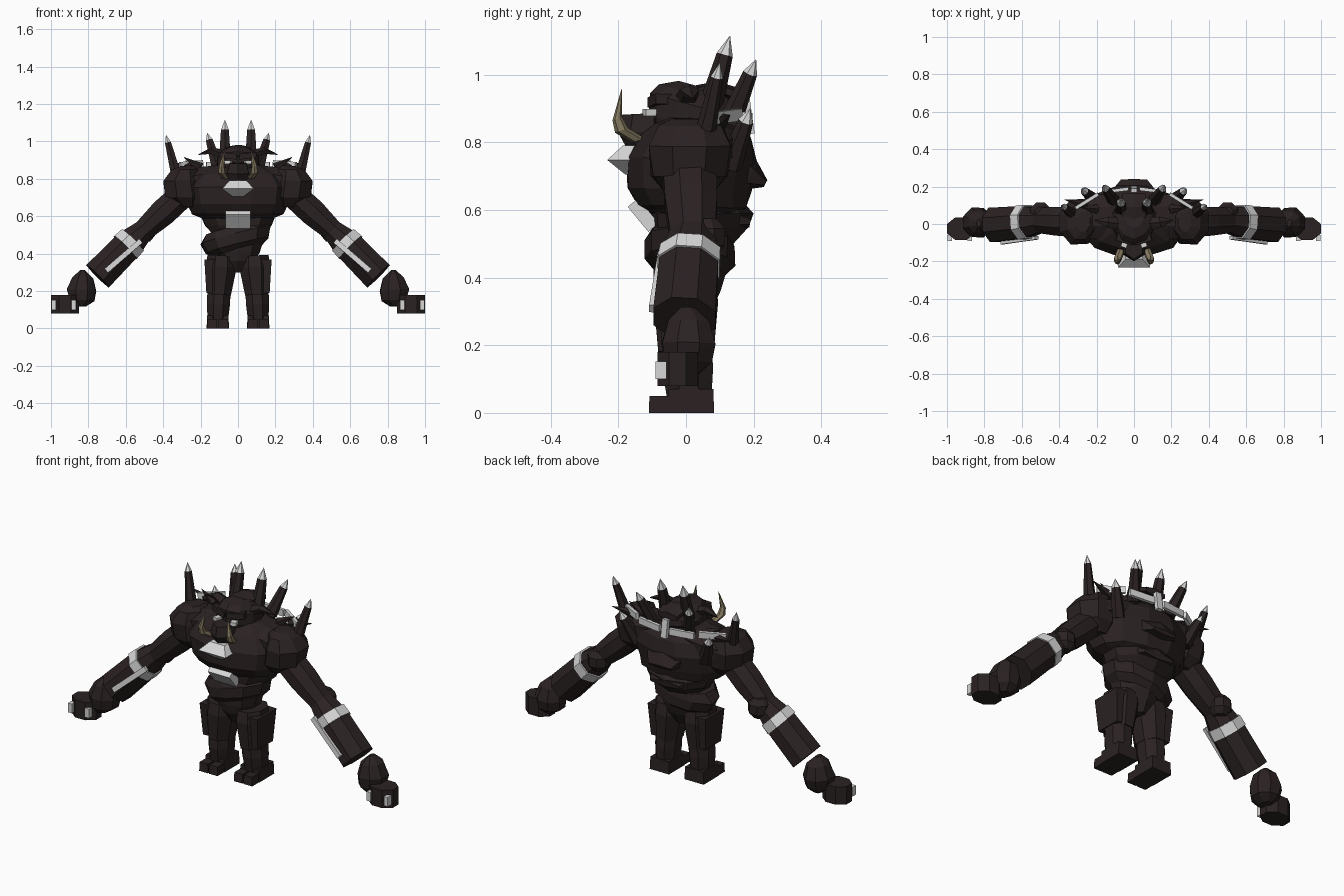
import bpy, bmesh, math, random
from mathutils import Vector

random.seed(4)


def material(name, rgb):
    m = bpy.data.materials.new(name)
    m.diffuse_color = (*rgb, 1)
    return m


HIDE = material("dark_hide", (0.024, 0.016, 0.016))
METAL = material("pale_metal", (0.68, 0.68, 0.68))
IVORY = material("old_ivory", (0.22, 0.18, 0.11))


def loft(name, rings, n=8, mats=(HIDE,), bands=None, mirror=False, jitter=0.0):
    """Rings are (centre, half width, half depth); bands gives a material slot per segment."""
    bm = bmesh.new()
    d = (Vector(rings[-1][0]) - Vector(rings[0][0])).normalized()
    ref = Vector((0, 1, 0)) if abs(d.y) < 0.9 else Vector((0, 0, 1))
    u = (ref - d * ref.dot(d)).normalized()
    v = u.cross(d)
    k = 1 / math.cos(math.pi / n)
    loops = []
    for c, w, h in rings:
        loop = []
        for i in range(n):
            a = 2 * math.pi * (i + 0.5) / n
            r = k * (1 + random.uniform(-jitter, jitter))
            loop.append(bm.verts.new(Vector(c) + v * math.cos(a) * w * r + u * math.sin(a) * h * r))
        loops.append(loop)
    bands = bands or [0] * (len(rings) - 1)
    for j in range(len(loops) - 1):
        for i in range(n):
            i2 = (i + 1) % n
            f = bm.faces.new((loops[j][i], loops[j][i2], loops[j + 1][i2], loops[j + 1][i]))
            f.material_index = bands[j]
    bm.faces.new(loops[0][::-1]).material_index = bands[0]
    bm.faces.new(loops[-1]).material_index = bands[-1]
    bmesh.ops.remove_doubles(bm, verts=bm.verts, dist=0.0005)
    bmesh.ops.recalc_face_normals(bm, faces=bm.faces)
    me = bpy.data.meshes.new(name)
    bm.to_mesh(me)
    bm.free()
    for m in mats:
        me.materials.append(m)
    ob = bpy.data.objects.new(name, me)
    bpy.context.collection.objects.link(ob)
    if mirror:
        ob.modifiers.new("mirror", "MIRROR")
    return ob


def stack(name, rows, **kw):
    """Vertical part from rows of (z, x, y, half width, half depth)."""
    return loft(name, [((x, y, z), w, h) for z, x, y, w, h in rows], **kw)


def bar(name, a, b, w, h, mat=HIDE, mirror=True):
    return loft(name, [(a, w, h), (b, w, h)], n=4, mats=(mat,), mirror=mirror)


# Torso in overlapping slabs
stack("pelvis", [(0.30, 0, 0.01, 0.03, 0.06), (0.36, 0, 0.01, 0.09, 0.09),
                 (0.41, 0, 0.01, 0.12, 0.10), (0.46, 0, 0.01, 0.13, 0.10)], n=10, jitter=0.04)
stack("lower_belly", [(0.415, 0, 0.01, 0.13, 0.10), (0.445, 0, 0.01, 0.17, 0.13),
                      (0.50, -0.01, 0.01, 0.19, 0.13), (0.535, -0.03, 0.02, 0.14, 0.11)], n=10, jitter=0.05)
stack("upper_belly", [(0.50, 0, 0.03, 0.13, 0.10), (0.55, 0, 0.04, 0.18, 0.14),
                      (0.59, 0, 0.04, 0.20, 0.145), (0.64, 0, 0.03, 0.16, 0.12)], n=10, jitter=0.05)
stack("chest", [(0.57, 0, 0.03, 0.14, 0.11), (0.61, 0, 0.02, 0.24, 0.16), (0.66, 0, 0.01, 0.265, 0.18),
                (0.75, 0, 0.015, 0.28, 0.19), (0.82, 0, 0.03, 0.24, 0.165), (0.87, 0, 0.04, 0.14, 0.11)],
      n=12, jitter=0.03)
loft("collar_muscle", [((0.06, 0.05, 0.815), 0.06, 0.11), ((0.18, 0.04, 0.80), 0.065, 0.12),
                       ((0.29, 0.02, 0.775), 0.07, 0.10)], mirror=True)
loft("back_shard", [((0, 0.12, 0.74), 0.13, 0.06), ((0, 0.19, 0.70), 0.10, 0.04),
                    ((0, 0.235, 0.678), 0.07, 0.01)], n=6)
loft("hip_shard", [((0, 0.10, 0.58), 0.14, 0.04), ((0, 0.19, 0.565), 0.09, 0.015)], n=6)

# Chest plates
stack("collar_plate", [(0.705, 0, -0.165, 0.03, 0.015), (0.748, 0, -0.185, 0.085, 0.048),
                       (0.79, 0, -0.165, 0.045, 0.022)], n=4, mats=(METAL,))
bar("belly_plate", (0, -0.157, 0.622), (0, -0.096, 0.548), 0.068, 0.02, METAL, False)

# Head
stack("skull", [(0.78, 0, 0.0, 0.08, 0.09), (0.85, 0, 0.0, 0.11, 0.11), (0.91, 0, 0.02, 0.11, 0.125),
                (0.94, 0, 0.035, 0.09, 0.11), (0.962, 0, 0.05, 0.05, 0.07)], n=10, jitter=0.04)
stack("snout", [(0.79, 0, -0.12, 0.045, 0.05), (0.83, 0, -0.13, 0.058, 0.06),
                (0.885, 0, -0.125, 0.045, 0.055)], n=6)
bar("brow", (0.0, -0.085, 0.917), (0.09, -0.06, 0.928), 0.015, 0.03)
bar("eye", (0.035, -0.11, 0.888), (0.065, -0.10, 0.888), 0.01, 0.02, METAL)
loft("tusk", [((0.068, -0.14, 0.805), 0.018, 0.018), ((0.088, -0.19, 0.835), 0.018, 0.018),
              ((0.088, -0.203, 0.87), 0.013, 0.013), ((0.07, -0.19, 0.957), 0.001, 0.001)],
     n=6, mats=(IVORY,), mirror=True)
loft("ear", [((0.07, 0.0, 0.92), 0.025, 0.03), ((0.14, 0.01, 0.95), 0.016, 0.025),
             ((0.21, 0.02, 0.93), 0.002, 0.002)], n=5, mirror=True)
loft("crest", [((0, -0.06, 0.94), 0.05, 0.01), ((0, 0.09, 0.962), 0.07, 0.016),
               ((0, 0.165, 0.935), 0.06, 0.02)], n=6)

# Back spikes with pale points
spikes = [((0.07, 0.06, 0.86), (0.07, 0.13, 1.115), 0.034), ((0.11, 0.13, 0.86), (0.165, 0.207, 1.045), 0.030),
          ((0.335, 0.06, 0.84), (0.385, 0.10, 1.035), 0.026), ((0.21, 0.13, 0.73), (0.28, 0.19, 0.90), 0.032)]
for a, b, r in spikes:
    a, b = Vector(a), Vector(b)
    loft("back_spike", [(a, r, r), (a.lerp(b, 0.78), r * 0.62, r * 0.62), (b, 0.0005, 0.0005)],
         n=6, mats=(HIDE, METAL), bands=[0, 1], mirror=True)
for a, b in [((0.20, 0.08, 0.86), (0.29, 0.09, 0.915)), ((0.25, 0.10, 0.86), (0.37, 0.13, 0.88))]:
    loft("small_thorn", [(a, 0.022, 0.022), (b, 0.001, 0.001)], n=5, mirror=True)

# Pale harness behind the neck
for a, b in [((0.03, 0.188, 0.868), (0.17, 0.17, 0.872)), ((0.19, 0.16, 0.882), (0.31, 0.085, 0.872))]:
    bar("harness_bar", a, b, 0.018, 0.009, METAL)
bar("harness_post", (0, 0.192, 0.825), (0, 0.178, 0.925), 0.017, 0.011, METAL, False)

# Arms
stack("shoulder", [(0.65, 0.265, 0.01, 0.05, 0.07), (0.70, 0.285, 0.01, 0.10, 0.11),
                   (0.79, 0.295, 0.01, 0.103, 0.12), (0.85, 0.285, 0.01, 0.07, 0.095),
                   (0.87, 0.27, 0.01, 0.035, 0.05)], mirror=True, jitter=0.04)
loft("upper_arm", [((0.28, 0.01, 0.73), 0.07, 0.08), ((0.40, 0.015, 0.62), 0.072, 0.077),
                   ((0.52, 0.02, 0.51), 0.055, 0.065)], mirror=True)
stack("elbow", [(0.465, 0.50, 0.06, 0.03, 0.03), (0.495, 0.50, 0.06, 0.055, 0.055),
                (0.545, 0.50, 0.06, 0.055, 0.055), (0.575, 0.50, 0.06, 0.03, 0.03)], mirror=True)
loft("forearm", [((0.50, 0.02, 0.53), 0.055, 0.065), ((0.58, 0.01, 0.453), 0.08, 0.086),
                 ((0.75, -0.005, 0.28), 0.085, 0.092)], mirror=True)
loft("arm_band", [((0.563, 0.013, 0.472), 0.082, 0.089), ((0.602, 0.008, 0.433), 0.086, 0.092)],
     mats=(METAL,), mirror=True)
bar("arm_blade", (0.52, -0.074, 0.468), (0.705, -0.1, 0.308), 0.014, 0.009, METAL)
stack("wrist", [(0.312, 0.83, 0.005, 0.012, 0.02), (0.272, 0.83, 0.008, 0.055, 0.06),
                (0.205, 0.837, 0.008, 0.078, 0.08), (0.15, 0.835, 0.005, 0.065, 0.07),
                (0.118, 0.84, 0.0, 0.025, 0.04)], mirror=True, jitter=0.04)
stack("fist", [(0.08, 0.925, -0.025, 0.075, 0.06), (0.18, 0.925, -0.025, 0.075, 0.06)], mirror=True)
for x in (0.877, 0.984):
    bar("knuckle_plate", (x, -0.074, 0.10), (x, -0.074, 0.152), 0.012, 0.016, METAL)

# Legs, splayed slightly so the gap narrows upward
stack("thigh", [(0.39, 0.088, 0.0, 0.075, 0.085), (0.33, 0.09, 0.0, 0.083, 0.095),
                (0.18, 0.10, 0.0, 0.062, 0.082)], mirror=True)
stack("thigh_guard", [(0.37, 0.15, 0.0, 0.03, 0.085), (0.19, 0.143, 0.0, 0.026, 0.07)], n=4, mirror=True)
stack("shin", [(0.22, 0.10, 0.005, 0.062, 0.07), (0.13, 0.105, 0.005, 0.062, 0.075),
               (0.04, 0.108, 0.01, 0.054, 0.065)], mirror=True)
stack("boot", [(0.0, 0.108, 0.015, 0.06, 0.068), (0.07, 0.108, 0.015, 0.057, 0.066)], n=4, mirror=True)
for x in (0.078, 0.138):
    stack("toe", [(0.0, x, -0.075, 0.027, 0.035), (0.05, x, -0.075, 0.025, 0.033)], n=4, mirror=True)
